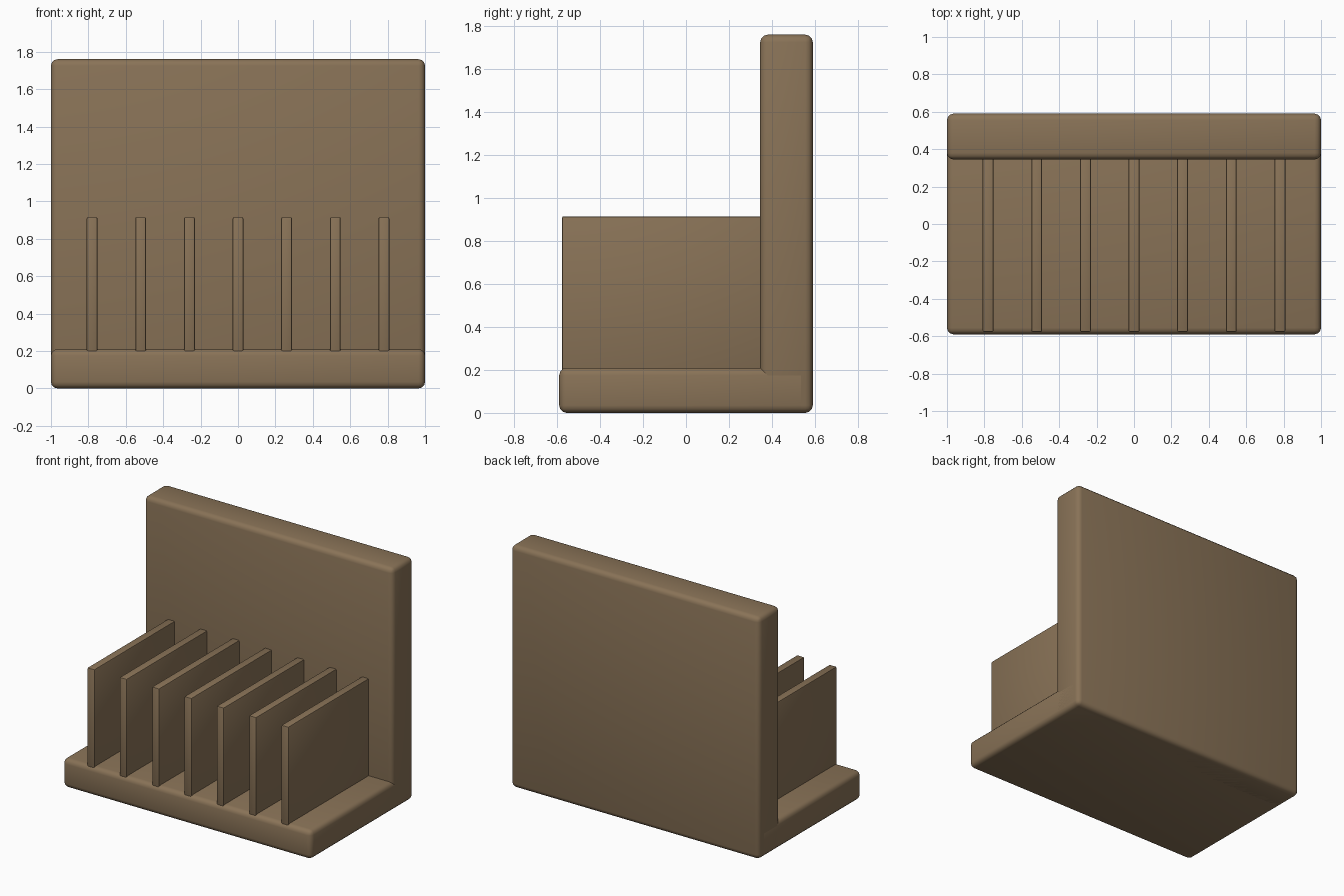
import bpy

if "Cube" in bpy.data.objects:
    bpy.data.objects.remove(bpy.data.objects["Cube"])

wood = bpy.data.materials.new("brown")
wood.diffuse_color = (0.25, 0.17, 0.095, 1)
wood.use_nodes = True
wood.node_tree.nodes["Principled BSDF"].inputs["Base Color"].default_value = wood.diffuse_color


def box(name, lo, hi, bevel, segments):
    """Box from corner lo to corner hi with rounded edges."""
    bpy.ops.mesh.primitive_cube_add(size=1, location=[(a + b) / 2 for a, b in zip(lo, hi)])
    ob = bpy.context.object
    ob.name = name
    ob.scale = [b - a for a, b in zip(lo, hi)]
    bpy.ops.object.transform_apply(location=False, rotation=False, scale=True)
    ob.data.materials.append(wood)
    mod = ob.modifiers.new("rounded_edges", 'BEVEL')
    mod.width = bevel
    mod.segments = segments
    bpy.ops.object.modifier_apply(modifier=mod.name)
    bpy.ops.object.shade_smooth_by_angle()
    return ob


# Base slab and upright back panel
box("base", (-1, -0.59, 0), (1, 0.57, 0.21), 0.035, 3)
box("back_panel", (-1, 0.345, 0), (1, 0.59, 1.76), 0.035, 3)

# Seven thin dividers standing on the base, running into the back panel
for i in range(7):
    x = (i - 3) * 0.26
    box(f"divider_{i + 1}", (x - 0.029, -0.577, 0.15), (x + 0.029, 0.40, 0.915), 0.008, 2)
